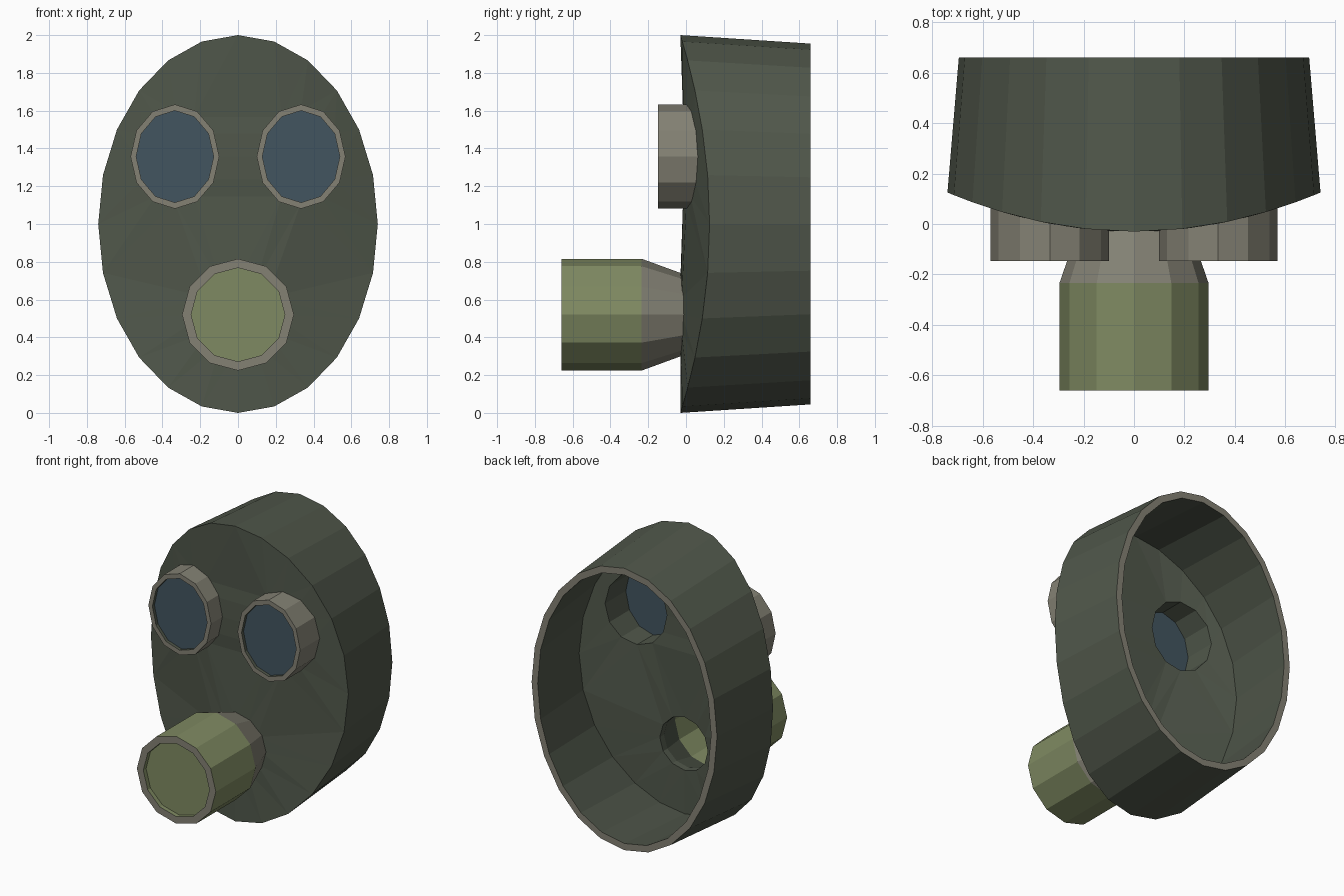
import bpy, bmesh
from math import sin, cos, pi

if "Cube" in bpy.data.objects:
    bpy.data.objects.remove(bpy.data.objects["Cube"])


def material(name, rgb):
    m = bpy.data.materials.new(name)
    m.diffuse_color = (*rgb, 1)
    m.use_nodes = True
    m.node_tree.nodes["Principled BSDF"].inputs["Base Color"].default_value = m.diffuse_color
    return m


MATS = [material("rubber", (0.08, 0.095, 0.069)),
        material("trim", (0.23, 0.222, 0.175)),
        material("canister_green", (0.212, 0.254, 0.122)),
        material("lens_blue", (0.055, 0.09, 0.115))]
RUBBER, TRIM, GREEN, LENS = range(4)


def curve(x):
    # forward bulge of the face plate
    return -0.03 + 0.155 * (x / 0.74) ** 2


def ring(bm, cx, cz, rx, rz, n, y=None, offset=0.0):
    # elliptical loop facing the front; follows the face plate if y is None
    verts = []
    for i in range(n):
        a = 2 * pi * i / n
        x = cx + rx * sin(a)
        verts.append(bm.verts.new((x, curve(x) + offset if y is None else y,
                                   cz + rz * cos(a))))
    return verts


def bridge(bm, a, b, mat):
    n = len(a)
    for i in range(n):
        j = (i + 1) % n
        bm.faces.new((a[i], a[j], b[j], b[i])).material_index = mat


def plate(bm, rings, mat):
    # fill an outer loop, leaving the other loops as holes
    edges = [bm.edges.new((r[i], r[(i + 1) % len(r)])) for r in rings for i in range(len(r))]
    bmesh.ops.triangle_fill(bm, use_beauty=True, edges=edges, normal=(0, -1, 0))
    for f in bm.faces:
        f.material_index = mat


def finish(bm, name):
    bmesh.ops.recalc_face_normals(bm, faces=bm.faces[:])
    me = bpy.data.meshes.new(name)
    bm.to_mesh(me)
    bm.free()
    for m in MATS:
        me.materials.append(m)
    bpy.context.collection.objects.link(bpy.data.objects.new(name, me))


def disc(name, cx, cz, rx, rz, y, mat):
    bm = bmesh.new()
    bm.faces.new(ring(bm, cx, cz, rx, rz, 12, y)).material_index = mat
    finish(bm, name)


EX, EZ, MZ = 0.334, 1.357, 0.52
T = 0.045
HOLES = [(-EX, EZ, 0.205, 0.243), (EX, EZ, 0.205, 0.243), (0, MZ, 0.18, 0.18)]

# mask shell: curved front, side wall, trimmed back rim, inner wall and inner front
bm = bmesh.new()
front = ring(bm, 0, 1, 0.74, 1.0, 24)
front_holes = [ring(bm, *h, 12) for h in HOLES]
inner = ring(bm, 0, 1, 0.74 - T, 1 - T, 24, None, T)
inner_holes = [ring(bm, *h, 12, None, T) for h in HOLES]
plate(bm, [front] + front_holes, RUBBER)
plate(bm, [inner] + inner_holes, RUBBER)
for a, b in zip(front_holes, inner_holes):
    bridge(bm, a, b, RUBBER)
back = ring(bm, 0, 1, 0.695, 0.955, 24, 0.66)
back_in = ring(bm, 0, 1, 0.695 - T, 0.955 - T, 24, 0.66)
bridge(bm, front, back, RUBBER)
bridge(bm, back, back_in, TRIM)
bridge(bm, back_in, inner, RUBBER)
finish(bm, "mask_shell")

# eyepieces with recessed lenses
for side, s in (("left", -1), ("right", 1)):
    bm = bmesh.new()
    base = ring(bm, s * EX, EZ, 0.235, 0.276, 12, None, 0.03)
    tip = ring(bm, s * EX, EZ, 0.235, 0.276, 12, -0.147)
    tip_in = ring(bm, s * EX, EZ, 0.205, 0.243, 12, -0.147)
    base_in = ring(bm, s * EX, EZ, 0.205, 0.243, 12)
    bridge(bm, base, tip, TRIM)
    bridge(bm, tip, tip_in, TRIM)
    bridge(bm, tip_in, base_in, RUBBER)
    finish(bm, "eyepiece_" + side)
    disc("lens_" + side, s * EX, EZ, 0.205, 0.243, -0.125, LENS)

# filter canister: flared neck, straight body, open rim and inside wall
bm = bmesh.new()
PROFILE = [(0.21, None, 0.03), (0.296, -0.235, 0), (0.296, -0.66, 0),
           (0.248, -0.66, 0), (0.248, -0.235, 0), (0.18, None, 0)]
rings = [ring(bm, 0, MZ, r, r, 12, y, off) for r, y, off in PROFILE]
for a, b, m in zip(rings, rings[1:], (TRIM, GREEN, TRIM, GREEN, RUBBER)):
    bridge(bm, a, b, m)
finish(bm, "filter_canister")
disc("filter_cap", 0, MZ, 0.248, 0.248, -0.63, GREEN)
